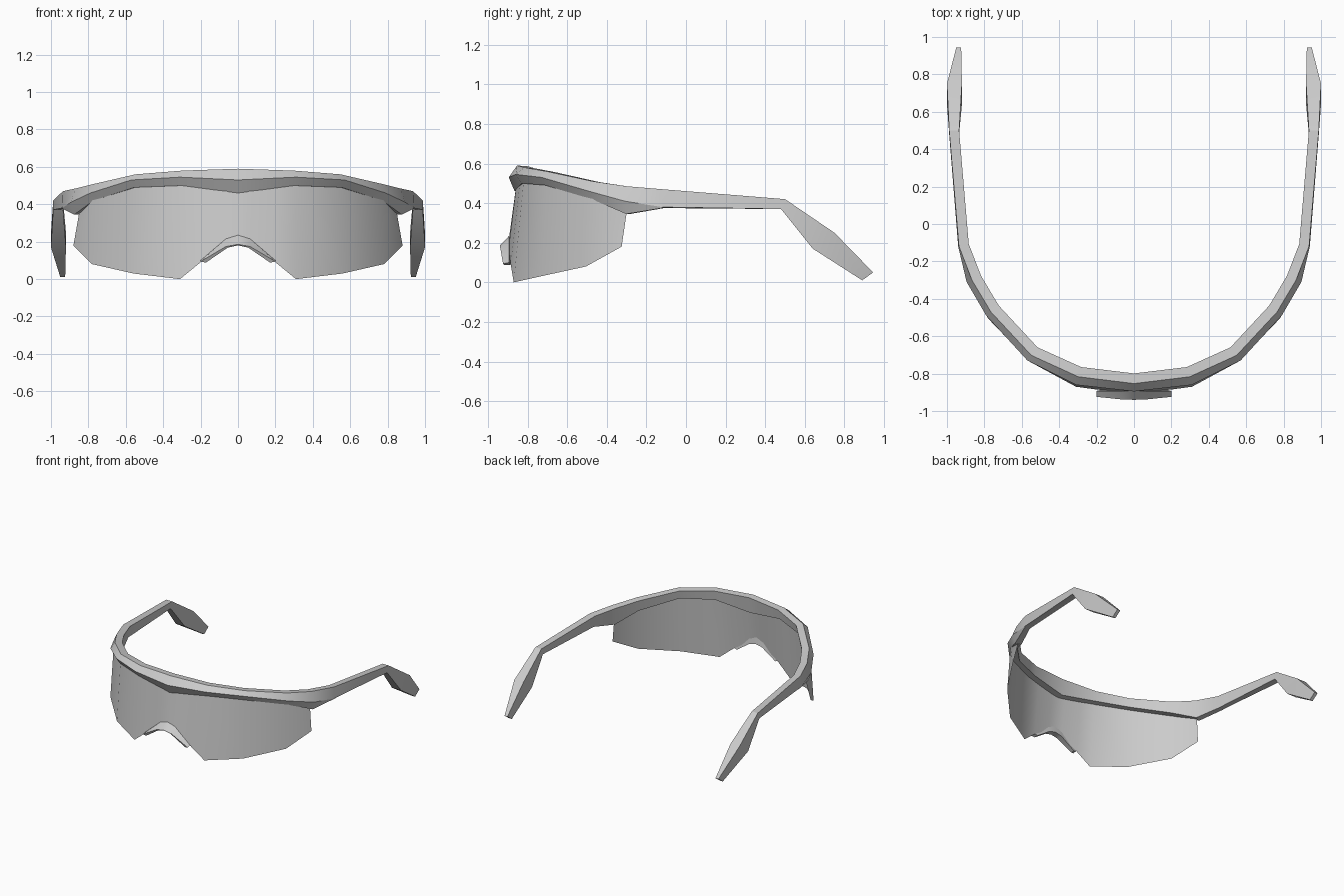
import bpy
import bmesh
from mathutils import Vector

if "Cube" in bpy.data.objects:
    bpy.data.objects.remove(bpy.data.objects["Cube"], do_unlink=True)

grey = bpy.data.materials.new("light grey")
grey.use_nodes = True
colour = (0.6, 0.6, 0.6, 1)
grey.diffuse_color = colour
grey.node_tree.nodes["Principled BSDF"].inputs["Base Color"].default_value = colour


def loft(name, rings, closed, smooth_angle=0.5):
    """Skin a row of sections on the +x side, then mirror it to -x."""
    bm = bmesh.new()
    rows = [[bm.verts.new(p) for p in ring] for ring in rings]
    count = len(rows[0])
    for a, b in zip(rows, rows[1:]):
        for i in range(count if closed else count - 1):
            j = (i + 1) % count
            bm.faces.new((a[i], a[j], b[j], b[i]))
    if closed:
        bm.faces.new(rows[-1])
    bmesh.ops.recalc_face_normals(bm, faces=bm.faces)
    # Turn the shell so that its foremost face looks forward
    bm.normal_update()
    front = min(bm.faces, key=lambda f: f.calc_center_median().y)
    if front.normal.y > 0:
        bmesh.ops.reverse_faces(bm, faces=bm.faces)
    mesh = bpy.data.meshes.new(name)
    bm.to_mesh(mesh)
    bm.free()
    mesh.materials.append(grey)
    obj = bpy.data.objects.new(name, mesh)
    bpy.context.collection.objects.link(obj)
    mirror = obj.modifiers.new("mirror", 'MIRROR')
    mirror.use_clip = True
    bpy.ops.object.select_all(action='DESELECT')
    obj.select_set(True)
    bpy.context.view_layer.objects.active = obj
    bpy.ops.object.modifier_apply(modifier="mirror")
    bpy.ops.object.shade_smooth_by_angle(angle=smooth_angle)
    return obj


# Brow bar: x, y of the outer ridge, heights of top, ridge and lower edge, bevel setback
brow = [
    (0, -.895, .59, .53, .46, .042),
    (.31, -.86, .58, .545, .5, .045),
    (.57, -.73, .56, .53, .49, .035),
    (.79, -.49, .51, .46, .42, .032),
    (.895, -.31, .485, .41, .345, .03),
    (.94, -.12, .47, .38, .375, .004),
]
rings = []
for i, (x, y, top, ridge, low, back) in enumerate(brow):
    before, after = brow[max(i - 1, 0)], brow[min(i + 1, len(brow) - 1)]
    out = Vector((after[1] - before[1], before[0] - after[0])).normalized()
    if i == 0:
        out = Vector((0, -1))

    def inward(depth, z):
        return (x - out.x * depth, y - out.y * depth, z)

    rings.append([inward(back + .054, top - .004), inward(back, top), inward(0, ridge),
                  inward(back * .7, low), inward(back + .04, low)])

# Temple arms and ear hooks: inner x, outer x, top y, top z, bottom y, bottom z
arm = [
    (.935, .988, .5, .42, .48, .37),
    (.92, 1, .75, .25, .64, .17),
    (.924, .95, .945, .05, .89, .01),
]
for inner, outer, ty, tz, by, bz in arm:
    rings.append([(inner, ty, tz), (outer, ty, tz), (outer, by, bz),
                  ((inner + outer) / 2, by, bz), (inner, by, bz)])
loft("frame", rings, True)

# Wraparound lens: top point and bottom point of each column
columns = [
    ((0, -.86, .47), (0, -.897, .2)),
    ((.06, -.858, .48), (.06, -.895, .18)),
    ((.2, -.84, .495), (.2, -.885, .09)),
    ((.31, -.82, .51), (.31, -.87, 0)),
    ((.55, -.705, .5), (.56, -.735, .03)),
    ((.775, -.475, .43), (.78, -.505, .08)),
    ((.85, -.3, .35), (.88, -.325, .18)),
]
loft("lens", columns, False, 0.7)

# Nose piece: x, upper edge height, front lip y and height, x of the lower inside edge
nose = [
    (0, .235, -.94, .18, 0),
    (.065, .215, -.938, .168, .055),
    (.2, .1, -.924, .088, .172),
]
rings = [[(x, -.893, top), (x, lip, z + .006), (low, lip + .006, z), (low, -.886, z)]
         for x, top, lip, z, low in nose]
loft("nose_piece", rings, True)
